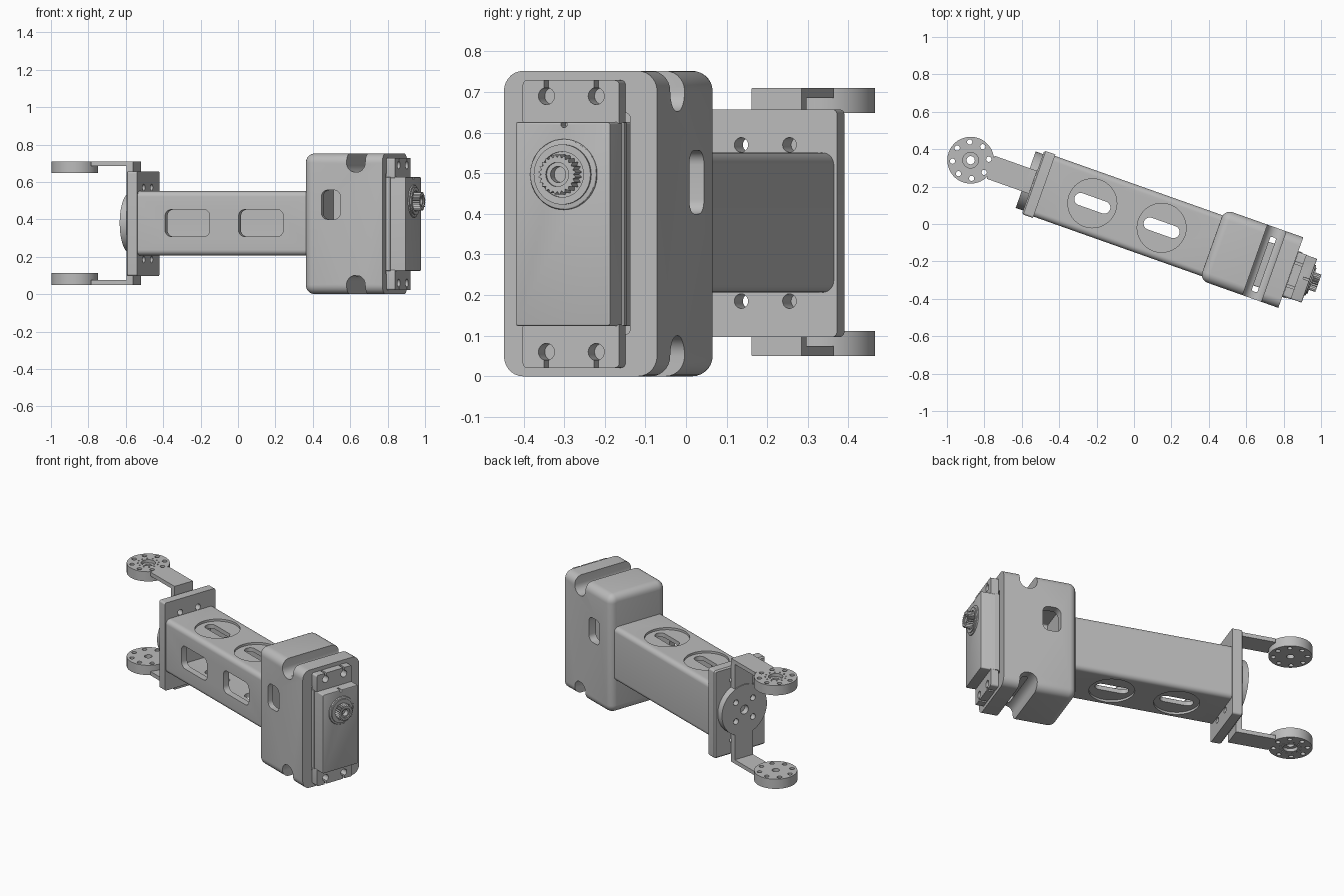
import bpy, bmesh, math
from mathutils import Matrix

cube = bpy.data.objects.get("Cube")
if cube:
    bpy.data.objects.remove(cube, do_unlink=True)

grey = bpy.data.materials.new("mid grey")
grey.use_nodes = True
GREY = (0.5, 0.5, 0.5, 1)
grey.diffuse_color = GREY
grey.node_tree.nodes["Principled BSDF"].inputs["Base Color"].default_value = GREY

TURN = Matrix.Rotation(math.radians(-19.5), 4, 'Z')   # the link lies askew
VC, ZC = 0.03, 0.38                                   # centre line of the link
parts = []


def rounded(c, half, r, seg=7):
    """Rounded rectangle outline; a circle when r equals both halves."""
    pts = []
    for k, (sx, sy) in enumerate([(1, 1), (-1, 1), (-1, -1), (1, -1)]):
        for i in range(seg + 1):
            a = math.pi / 2 * (k + i / seg)
            p = (c[0] + sx * (half[0] - r) + r * math.cos(a),
                 c[1] + sy * (half[1] - r) + r * math.sin(a))
            if not pts or math.dist(p, pts[-1]) > 1e-5:
                pts.append(p)
    if math.dist(pts[0], pts[-1]) < 1e-5:
        pts.pop()
    return pts


def prism(name, axis, pts, a, b, bevel=0, end=0, steps=3):
    """Extrude an outline along axis from a to b, rounding the chosen end."""
    def place(p, t):
        q = list(p)
        q.insert(axis, t)
        return q
    bm = bmesh.new()
    lo = [bm.verts.new(place(p, a)) for p in pts]
    hi = [bm.verts.new(place(p, b)) for p in pts]
    caps = [bm.faces.new(lo), bm.faces.new(hi)]
    for i in range(len(pts)):
        j = (i + 1) % len(pts)
        bm.faces.new((lo[i], lo[j], hi[j], hi[i]))
    bmesh.ops.recalc_face_normals(bm, faces=bm.faces)
    if bevel:
        bmesh.ops.bevel(bm, geom=list(caps[end].edges), offset=bevel, segments=steps,
                        profile=0.5, affect='EDGES', clamp_overlap=False)
    me = bpy.data.meshes.new(name)
    bm.to_mesh(me)
    bm.free()
    me.materials.append(grey)
    ob = bpy.data.objects.new(name, me)
    bpy.context.collection.objects.link(ob)
    return ob


def block(name, axis, c, half, r, a, b, **kw):
    return prism(name, axis, rounded(c, half, r), a, b, **kw)


def disc(name, axis, c, r, a, b, seg=10, **kw):
    return prism(name, axis, rounded(c, (r, r), r, seg), a, b, **kw)


def combine(ob, others, operation):
    """Cut or merge others into ob, then drop the helpers."""
    for other in others:
        mod = ob.modifiers.new("combine", 'BOOLEAN')
        mod.operation, mod.solver, mod.object = operation, 'EXACT', other
        bpy.context.view_layer.update()
        deps = bpy.context.evaluated_depsgraph_get()
        me = bpy.data.meshes.new_from_object(ob.evaluated_get(deps))
        ob.modifiers.clear()
        ob.data = me
        bpy.data.objects.remove(other, do_unlink=True)
    return ob


def cut(ob, others):
    return combine(ob, others, 'DIFFERENCE')


# Hollow arm tube with recessed slots above and below, windows on the front
tube = block("arm_tube", 0, (VC, 0.3785), (0.172, 0.172), 0.03, -0.53, 0.45)
tools = [block("hollow", 0, (VC, 0.3785), (0.132, 0.132), 0.01, -0.5, 0.5)]
for u in (-0.247, 0.146):
    tools.append(block("slot", 2, (u, VC), (0.1, 0.033), 0.033, 0, 1))
    for z in (0.205, 0.552):
        tools.append(disc("recess", 2, (u, VC), 0.131, z - 0.015, z + 0.015))
for u in (-0.237, 0.18):
    tools.append(block("window", 1, (u, 0.38), (0.127, 0.072), 0.035, -0.3, -0.05))
parts.append(cut(tube, tools))

# End flange with four screw holes
flange = block("end_flange", 0, (VC, ZC - 0.003), (0.18, 0.28), 0.012, -0.583, -0.52,
               bevel=0.008, end=0, steps=1)
parts.append(cut(flange, [disc("hole", 0, (v, z), 0.018, -0.7, -0.4, 5)
                          for v in (-0.04, 0.086) for z in (0.185, 0.57)]))

# Bracket: upright strip with round hub plate
hub = disc("bracket_hub", 0, (VC, ZC), 0.16, -0.625, -0.583, 14)
combine(hub, [block("strip", 0, (VC, ZC), (0.065, 0.33), 0.002, -0.62, -0.5835)], 'UNION')
tools = [disc("hole", 0, (VC, ZC), 0.028, -0.7, -0.59, 6)]
for k in range(4):
    a = math.pi / 4 + k * math.pi / 2
    tools.append(disc("hole", 0, (VC + 0.085 * math.cos(a), ZC + 0.085 * math.sin(a)),
                      0.018, -0.7, -0.59, 5))
parts.append(cut(hub, tools))

# Bracket arms and pivot discs, mirrored top and bottom
DU = -0.937
for side, s in (("upper", 1), ("lower", -1)):
    parts.append(block(side + "_bracket_arm", 2, (-0.704, VC), (0.119, 0.065), 0.002,
                       ZC + s * 0.305, ZC + s * 0.33))
    horn = disc(side + "_pivot_disc", 2, (DU, VC), 0.125, ZC + s * 0.268, ZC + s * 0.33, 12)
    tools = [disc("bore", 2, (DU, VC), 0.022, 0, 1, 6),
             disc("counterbore", 2, (DU, VC), 0.042, ZC + s * 0.31, ZC + s * 0.4, 7)]
    for k in range(8):
        a = math.pi * (k + 0.5) / 4
        tools.append(disc("hole", 2, (DU + 0.097 * math.cos(a), VC + 0.097 * math.sin(a)),
                          0.014, 0, 1, 4))
    for k in range(12):
        a = math.pi * k / 6
        tools.append(disc("dimple", 2, (DU + 0.06 * math.cos(a), VC + 0.06 * math.sin(a)),
                          0.005, ZC + s * 0.322, ZC + s * 0.4, 2))
    parts.append(cut(horn, tools))

# Motor housing: rounded shell, cable slots, cross grooves top and bottom
HV, HZ = 0.035, 0.376
housing = block("motor_housing", 0, (HV, HZ), (0.2, 0.376), 0.05, 0.43, 0.877,
                bevel=0.045, end=0, steps=5)
tools = [block("cavity", 0, (0.0275, HZ), (0.158, 0.278), 0.01, 0.475, 0.8),
         block("mouth", 0, (VC, HZ), (0.134, 0.272), 0.01, 0.7, 1),
         block("cable_slot", 1, (0.585, 0.478), (0.054, 0.078), 0.035, -0.5, 0.5)]
for z in (-0.05, 0.802):
    tools.append(block("groove", 1, (0.727, z), (0.053, 0.15), 0.05, -0.5, 0.5))
parts.append(cut(housing, tools))

# Motor body and its mounting ears
SV = 0.027
body = block("motor_body", 0, (SV, 0.375), (0.124, 0.251), 0.006, 0.62, 0.985,
             bevel=0.005, end=1, steps=2)
parts.append(cut(body, [disc("pip", 0, (VC, 0.62), 0.008, 0.95, 1.1, 4)]))

for side, z0, s in (("upper", 0.62, 1), ("lower", 0.13, -1)):
    ear = block(side + "_mounting_ear", 0, (SV, z0 + s * 0.053), (0.126, 0.056), 0.012,
                0.878, 0.925)
    tools = []
    for v in (-0.037, 0.093):
        tools.append(disc("hole", 0, (v, z0 + s * 0.07), 0.021, 0.8, 1, 6))
        tools.append(block("slit", 0, (v, z0 + s * 0.1), (0.006, 0.03), 0.001, 0.8, 1))
    parts.append(cut(ear, tools))
for side, v in (("right", SV - 0.122), ("left", SV + 0.122)):
    parts.append(block(side + "_ear_rail", 0, (v, 0.375), (0.008, 0.25), 0.003, 0.878, 0.9))

# Output boss, ring and splined shaft
SZ = 0.497
parts.append(disc("output_boss", 0, (VC, SZ), 0.087, 0.98, 0.992, 12, bevel=0.004, end=1))
ring = disc("output_ring", 0, (VC, SZ), 0.074, 0.985, 0.999, 12)
parts.append(cut(ring, [disc("recess", 0, (VC, SZ), 0.056, 0.993, 1.1)]))
TEETH = 24
spline = []
for i in range(TEETH * 2):
    r = 0.05 if i % 2 else 0.042
    a = math.pi * i / TEETH
    spline.append((VC + r * math.cos(a), SZ + r * math.sin(a)))
shaft = prism("splined_shaft", 0, spline, 0.985, 1.035)
parts.append(cut(shaft, [disc("bore", 0, (VC, SZ), 0.02, 1.0, 1.1, 6),
                         disc("countersink", 0, (VC, SZ), 0.03, 1.028, 1.1, 6)]))

# Turn everything into place and shade
bpy.ops.object.select_all(action='DESELECT')
for ob in parts:
    ob.data.transform(TURN)
    ob.select_set(True)
    bpy.context.view_layer.objects.active = ob
bpy.ops.object.shade_smooth_by_angle(angle=math.radians(30))
